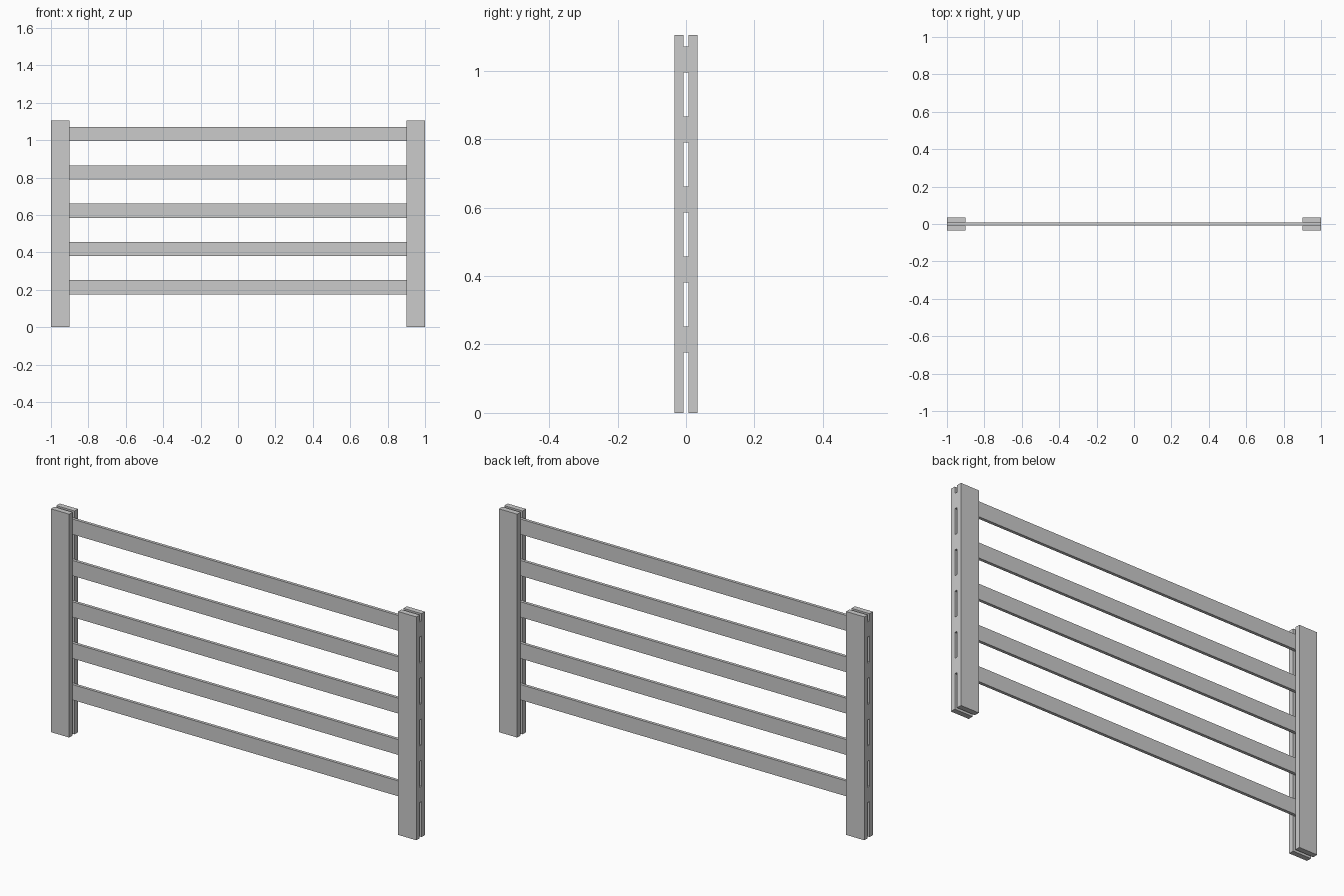
import bpy

if "Cube" in bpy.data.objects:
    bpy.data.objects.remove(bpy.data.objects["Cube"])

PLANK_W = 0.1       # upright width along x
GAP = 0.0075        # half thickness of the rails
OUTER = 0.034       # outer face of the uprights
HEIGHT = 1.105


def box(name, lo, hi):
    size = [b - a for a, b in zip(lo, hi)]
    mid = [(a + b) / 2 for a, b in zip(lo, hi)]
    bpy.ops.mesh.primitive_cube_add(size=1, location=mid)
    ob = bpy.context.object
    ob.name = name
    ob.scale = size
    bpy.ops.object.transform_apply(location=False, rotation=False, scale=True)
    return ob


# Paired uprights sandwiching the rail ends
for side, x in (("left", -1.0), ("right", 1.0 - PLANK_W)):
    box(f"{side}_front_upright", (x, -OUTER, 0), (x + PLANK_W, -GAP, HEIGHT))
    box(f"{side}_back_upright", (x, GAP, 0), (x + PLANK_W, OUTER, HEIGHT))

# Five horizontal rails running through to the outer ends
for i in range(5):
    z = 0.176 + i * 0.2047
    box(f"rail_{i + 1}", (-1, -GAP, z), (1, GAP, z + 0.076))
